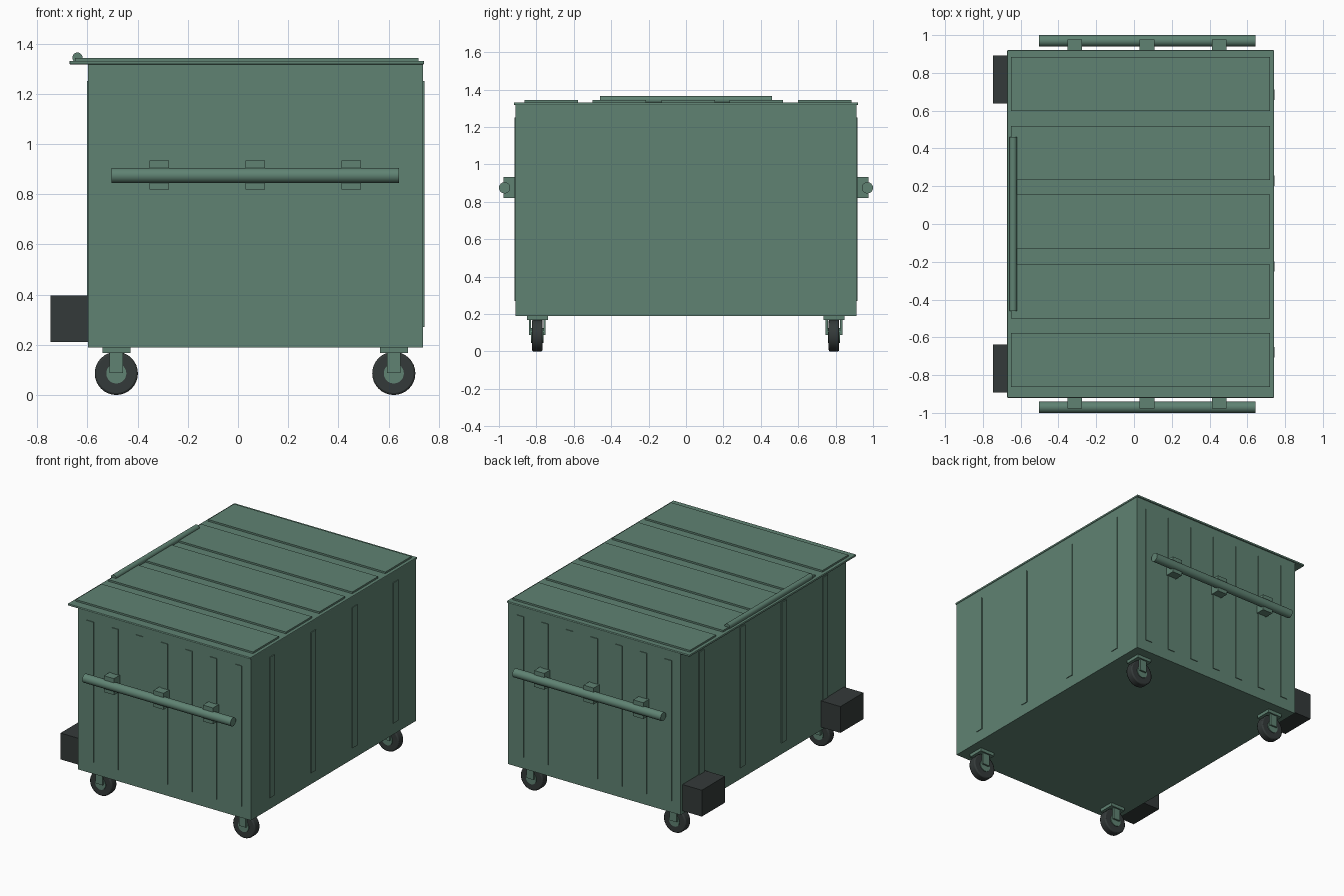
import bpy, math
from mathutils import Vector

if "Cube" in bpy.data.objects:
    bpy.data.objects.remove(bpy.data.objects["Cube"])


def material(name, rgb):
    m = bpy.data.materials.new(name)
    m.diffuse_color = (*rgb, 1)
    m.use_nodes = True
    m.node_tree.nodes["Principled BSDF"].inputs["Base Color"].default_value = m.diffuse_color
    return m


GREEN = material("painted green steel", (0.115, 0.225, 0.170))
DARK = material("dark rubber", (0.034, 0.042, 0.041))


def box(name, x, y, z, mat=GREEN, bevel=0):
    """Box given by its (min, max) range on each axis."""
    bpy.ops.mesh.primitive_cube_add(size=1)
    ob = bpy.context.object
    ob.name = name
    for v in ob.data.vertices:
        v.co = Vector([(r[0] + r[1]) / 2 + c * (r[1] - r[0])
                       for r, c in zip((x, y, z), v.co)])
    ob.data.materials.append(mat)
    if bevel:
        mod = ob.modifiers.new("rounded edge", 'BEVEL')
        mod.width, mod.segments = bevel, 2
    return ob


def rod(name, centre, radius, length, axis, mat=GREEN, sides=32):
    rot = {'x': (0, math.pi / 2, 0), 'y': (math.pi / 2, 0, 0)}[axis]
    bpy.ops.mesh.primitive_cylinder_add(vertices=sides, radius=radius, depth=length,
                                        location=centre, rotation=rot)
    ob = bpy.context.object
    ob.name = name
    ob.data.materials.append(mat)
    bpy.ops.object.shade_smooth_by_angle()
    return ob


def span(c, w):
    return (c - w / 2, c + w / 2)


def side(s, a, b):
    """Range from a to b outward on the side with sign s."""
    return tuple(sorted((s * a, s * b)))


# Container body
X0, X1, Y = -0.597, 0.738, 0.912
box("container_body", (X0, X1), (-Y, Y), (0.19, 1.32))

# Lid with raised panels and hinge rod
box("lid", (-0.672, 0.742), (-0.92, 0.92), (1.317, 1.332), bevel=0.005)
for y in (-0.72, -0.357, 0.012, 0.376, 0.742):
    box("lid_panel", (-0.65, 0.72), span(y, 0.286), (1.33, 1.344))
rod("lid_bar", (-0.64, 0, 1.345), 0.02, 0.92, 'y')

# Shallow vertical ribs on all four walls
RIB_Z = (0.27, 1.252)
for s in (-1, 1):
    for i in range(7):
        box("end_rib", span(-0.502 + 0.1905 * i, 0.054), side(s, Y - 0.01, Y + 0.005), RIB_Z)
for y in (-0.68, -0.225, 0.23, 0.685):
    box("right_rib", (X1 - 0.01, X1 + 0.005), span(y, 0.055), RIB_Z)
    box("left_rib", (X0 - 0.005, X0 + 0.01), span(y, 0.055), RIB_Z)

# Lifting bars on brackets
for s in (-1, 1):
    rod("lifting_bar", (0.069, s * 0.97, 0.875), 0.03, 1.146, 'x')
    for x in (-0.314, 0.069, 0.451):
        box("bar_bracket", span(x, 0.078), side(s, Y - 0.01, 0.976), (0.82, 0.934))

# Rubber bumper blocks
for s in (-1, 1):
    box("bumper_block", (-0.747, X0 + 0.01), side(s, 0.638, 0.892), (0.212, 0.396), DARK)

# Casters: plate, fork, wheel and hub
for x in (-0.485, 0.621):
    for y in (-0.795, 0.791):
        box("caster_plate", span(x, 0.112), span(y, 0.112), (0.168, 0.195))
        for s in (-1, 1):
            box("caster_fork", span(x, 0.054), span(y + s * 0.039, 0.012), (0.088, 0.175))
        wheel = rod("caster_wheel", (x, y, 0.086), 0.086, 0.056, 'y', DARK)
        mod = wheel.modifiers.new("rounded tread", 'BEVEL')
        mod.width, mod.segments, mod.limit_method = 0.008, 2, 'ANGLE'
        rod("caster_hub", (x, y, 0.086), 0.04, 0.066, 'y')
